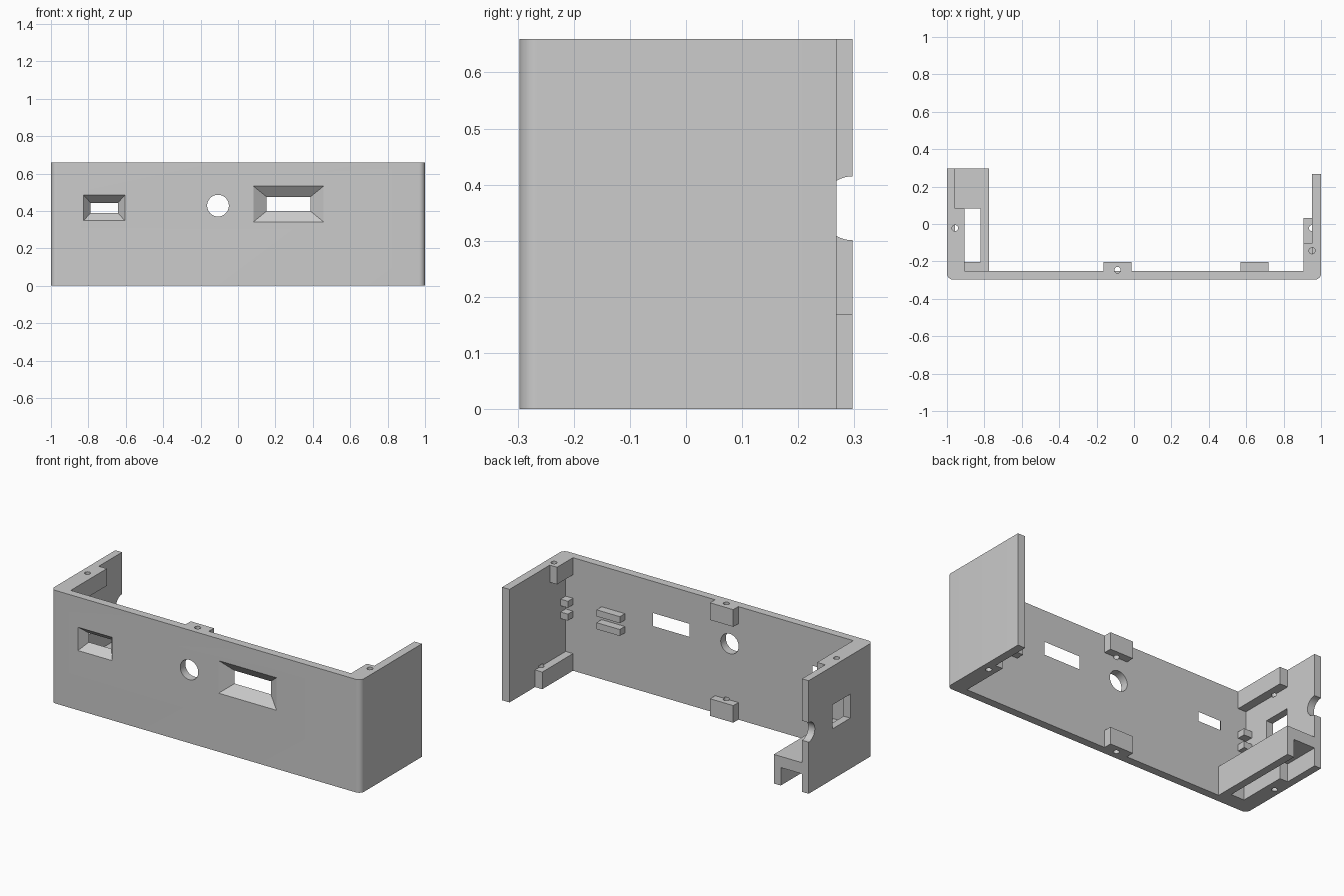
import bpy
import bmesh
import math
from mathutils import Vector

if "Cube" in bpy.data.objects:
    bpy.data.objects.remove(bpy.data.objects["Cube"], do_unlink=True)

# Overall sizes
W, D, H = 1.0, 0.297, 0.66
FRONT_IN = -0.25
WALL_L, WALL_R = 0.952, -0.957     # inner faces of the side walls
BOSS_H = 0.1

grey = bpy.data.materials.new("plain_grey")
grey.use_nodes = True
grey.diffuse_color = (0.6, 0.6, 0.6, 1)
bsdf = next(n for n in grey.node_tree.nodes if n.type == 'BSDF_PRINCIPLED')
bsdf.inputs["Base Color"].default_value = grey.diffuse_color
bsdf.inputs["Roughness"].default_value = 0.6


def finish(name, bm):
    bmesh.ops.recalc_face_normals(bm, faces=bm.faces)
    mesh = bpy.data.meshes.new(name)
    bm.to_mesh(mesh)
    bm.free()
    mesh.materials.append(grey)
    obj = bpy.data.objects.new(name, mesh)
    bpy.context.scene.collection.objects.link(obj)
    return obj


def boxes(name, *spans):
    """One object of boxes, each given as (x0, x1, y0, y1, z0, z1)."""
    bm = bmesh.new()
    for x0, x1, y0, y1, z0, z1 in spans:
        made = bmesh.ops.create_cube(bm, size=1)["verts"]
        bmesh.ops.scale(bm, vec=(x1 - x0, y1 - y0, z1 - z0), verts=made)
        bmesh.ops.translate(bm, vec=((x0 + x1) / 2, (y0 + y1) / 2, (z0 + z1) / 2), verts=made)
    return finish(name, bm)


def cylinder(name, centre, radius, length, axis, sides=32):
    bm = bmesh.new()
    bmesh.ops.create_cone(bm, cap_ends=True, segments=sides, radius1=radius,
                          radius2=radius, depth=length)
    turn = Vector((0, 0, 1)).rotation_difference(Vector(axis)).to_matrix()
    bmesh.ops.rotate(bm, verts=bm.verts, matrix=turn)
    bmesh.ops.translate(bm, verts=bm.verts, vec=centre)
    return finish(name, bm)


def funnel(name, cx, cz, outer, inner):
    """Tapered window cutter running through the front wall."""
    bm = bmesh.new()
    for t in (-0.3, 1.3):
        y = -D + t * (FRONT_IN + D)
        hx, hz = (o + t * (i - o) for o, i in zip(outer, inner))
        for sx in (-1, 1):
            for sz in (-1, 1):
                bm.verts.new((cx + sx * hx, y, cz + sz * hz))
    bmesh.ops.convex_hull(bm, input=bm.verts)
    return finish(name, bm)


def cut(obj, cutters):
    for c in cutters:
        mod = obj.modifiers.new("cut", 'BOOLEAN')
        mod.operation, mod.solver, mod.object = 'DIFFERENCE', 'EXACT', c
    bpy.context.view_layer.update()
    result = bpy.data.meshes.new_from_object(
        obj.evaluated_get(bpy.context.evaluated_depsgraph_get()))
    obj.modifiers.clear()
    obj.data = result


# Shell: U-shaped plan with rounded outer front corners
R = 0.032
plan = [(WALL_R, D), (-W, D)]
for cx, start in ((-W + R, 180), (W - R, 270)):
    for i in range(9):
        a = math.radians(start + i * 90 / 8)
        plan.append((cx + R * math.cos(a), -D + R + R * math.sin(a)))
plan += [(W, 0.268), (WALL_L, 0.268), (WALL_L, FRONT_IN), (WALL_R, FRONT_IN)]
bm = bmesh.new()
base = bm.faces.new([bm.verts.new((x, y, 0)) for x, y in plan])
up = bmesh.ops.extrude_face_region(bm, geom=[base])["geom"]
bmesh.ops.translate(bm, vec=(0, 0, H), verts=[v for v in up if isinstance(v, bmesh.types.BMVert)])
# Extruding may drop the starting face, so close the bottom if it is open
bmesh.ops.holes_fill(bm, edges=[e for e in bm.edges if e.is_boundary])
shell = finish("shell", bm)

# Openings in the front and right walls
openings = [
    funnel("large_window_cutter", 0.27, 0.437, (0.187, 0.095), (0.117, 0.038)),
    funnel("small_window_cutter", -0.715, 0.416, (0.11, 0.068), (0.073, 0.027)),
    cylinder("round_hole_cutter", (-0.107, -0.27, 0.428), 0.058, 0.2, (0, 1, 0), 48),
    boxes("side_window_cutter", (-1.1, -0.93, -0.087, 0.077, 0.295, 0.435)),
    cylinder("cable_notch_cutter", (-0.98, D, 0.358), 0.057, 0.14, (1, 0, 0), 48),
]

# Screw bosses: name, x span, y span, z span, hole centre
TOP, LOW = (H - BOSS_H, H), (0, BOSS_H)
side_l, side_r, mid = (0.905, WALL_L), (WALL_R, -0.905), (-0.163, -0.013)
boss_specs = [
    ("left_top_boss", side_l, (FRONT_IN, -0.103), TOP, (WALL_L, -0.143)),
    ("left_bottom_boss", side_l, (FRONT_IN, 0.033), LOW, (WALL_L, -0.022)),
    ("middle_top_boss", mid, (FRONT_IN, -0.203), TOP, (-0.088, -0.246)),
    ("middle_bottom_boss", mid, (FRONT_IN, -0.203), LOW, (-0.088, -0.246)),
    ("right_top_boss", side_r, (FRONT_IN, 0.083), TOP, (WALL_R, -0.022)),
    ("right_bottom_boss", side_r, (FRONT_IN, 0.083), (0, 0.17), (WALL_R, -0.022)),
]
parts, screws = [shell], []
for name, xs, ys, zs, (hx, hy) in boss_specs:
    boss = boxes(name, (*xs, *ys, *zs))
    screw = cylinder(name + "_hole_cutter", (hx, hy, sum(zs) / 2), 0.0165,
                     zs[1] - zs[0] + 0.02, (0, 0, 1), 24)
    cut(boss, [screw])
    parts.append(boss)
    screws.append(screw)
cut(shell, openings + screws)

# Cable channel along the right wall: outer lip, front bar and roof
parts.append(boxes("cable_channel",
                   (-0.82, -0.775, FRONT_IN, D, 0, 0.17),
                   (-0.905, -0.82, FRONT_IN, -0.203, 0, 0.17),
                   (WALL_R, -0.82, 0.083, D, 0.105, 0.17)))

# Paired ribs that hold a board edge behind the front wall
for name, x0, x1 in (("long_rib", 0.57, 0.72), ("left_rib", *side_l), ("right_rib", *side_r)):
    for level, z0 in (("lower", 0.31), ("upper", 0.385)):
        parts.append(boxes(f"{level}_{name}", (x0, x1, FRONT_IN, -0.203, z0, z0 + 0.038)))

# Remove cutters, then smooth the round surfaces
for c in openings + screws:
    bpy.data.objects.remove(c, do_unlink=True)
bpy.context.view_layer.update()
for part in parts:
    part.select_set(True)
bpy.context.view_layer.objects.active = shell
bpy.ops.object.shade_smooth_by_angle(angle=math.radians(30))
